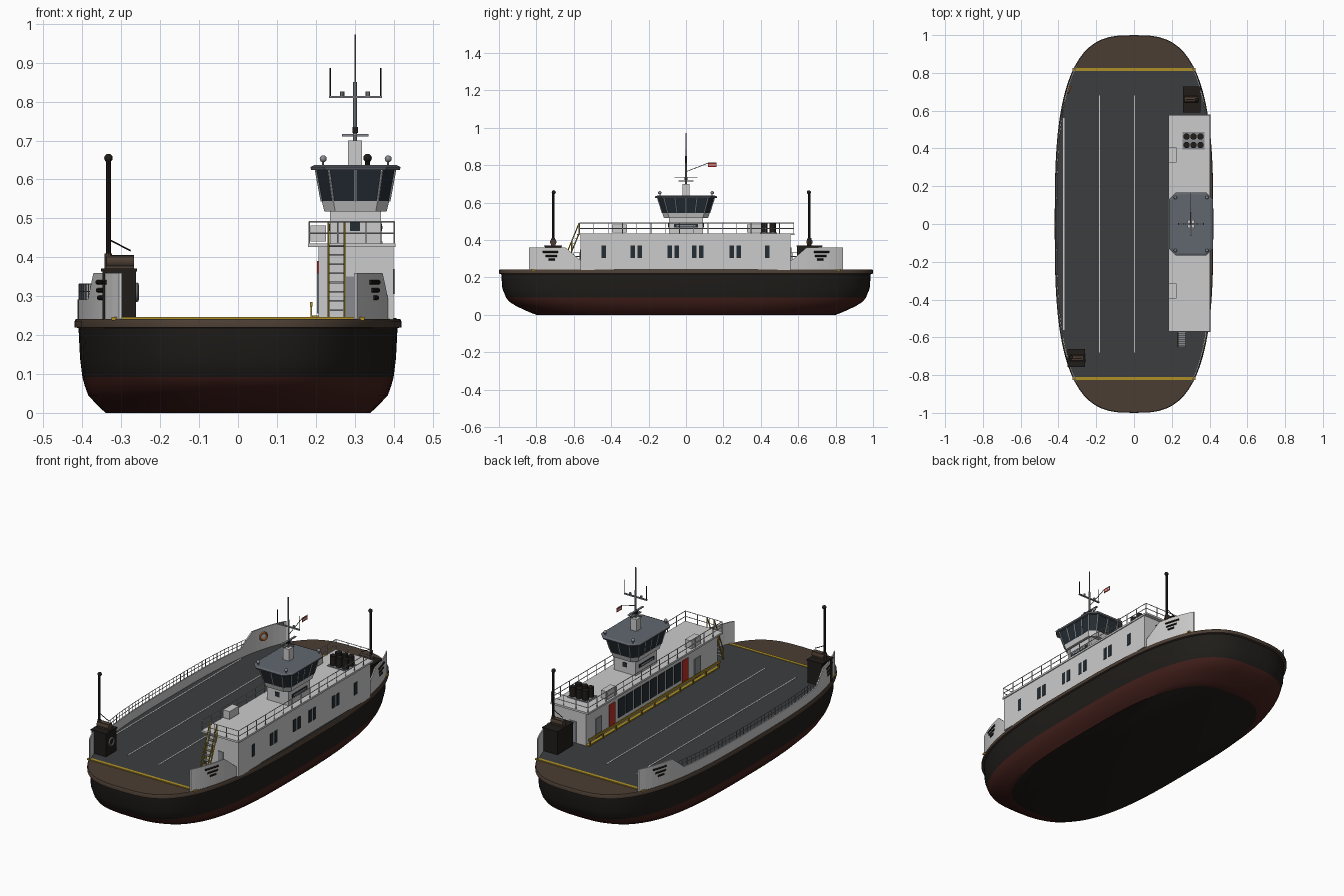
import bpy, bmesh, math
from mathutils import Vector

if "Cube" in bpy.data.objects:
    bpy.data.objects.remove(bpy.data.objects["Cube"])

def mat(name, *c):
    m = bpy.data.materials.new(name)
    m.diffuse_color = (*c, 1)
    m.use_nodes = True
    m.node_tree.nodes["Principled BSDF"].inputs["Base Color"].default_value = m.diffuse_color
    return m

BLACK = mat("hull_black", .014, .012, .010)
RED = mat("antifouling", .055, .014, .011)
BROWN = mat("rust_brown", .07, .047, .033)
DECK = mat("deck_grey", .045, .048, .05)
WHITE = mat("paint_white", .62, .62, .62)
GREY = mat("mid_grey", .25, .26, .28)
ROOF = mat("roof_slate", .12, .135, .16)
GLASS = mat("glass", .018, .026, .034)
YELLOW = mat("yellow", .42, .28, .02)
SIGNAL = mat("signal_red", .5, .03, .02)
ORANGE = mat("orange", .7, .2, .05)

def finish(name, bm, *mats, smooth=False):
    bmesh.ops.recalc_face_normals(bm, faces=bm.faces)
    me = bpy.data.meshes.new(name)
    bm.to_mesh(me)
    bm.free()
    ob = bpy.data.objects.new(name, me)
    bpy.context.collection.objects.link(ob)
    for m in mats:
        me.materials.append(m)
    if smooth:
        bpy.context.view_layer.objects.active = ob
        bpy.ops.object.select_all(action='DESELECT')
        ob.select_set(True)
        bpy.ops.object.shade_smooth_by_angle(angle=math.radians(35))
    return ob

def boxes(name, m, *bounds):
    bm = bmesh.new()
    for x0, x1, y0, y1, z0, z1 in bounds:
        vs = bmesh.ops.create_cube(bm, size=1)['verts']
        for v in vs:
            v.co = Vector(((x0+x1)/2 + v.co.x*(x1-x0), (y0+y1)/2 + v.co.y*(y1-y0), (z0+z1)/2 + v.co.z*(z1-z0)))
    return finish(name, bm, m)

def rods(name, m, r, segs, n=6):
    bm = bmesh.new()
    for p, q in segs:
        p, q = Vector(p), Vector(q)
        d = q - p
        vs = bmesh.ops.create_cone(bm, cap_ends=True, segments=n, radius1=r, radius2=r, depth=d.length)['verts']
        rot = d.to_track_quat('Z', 'Y')
        for v in vs:
            v.co = rot @ v.co + (p + q)/2
    return finish(name, bm, m, smooth=True)

def balls(name, m, r, pts):
    bm = bmesh.new()
    for p in pts:
        vs = bmesh.ops.create_uvsphere(bm, u_segments=12, v_segments=8, radius=r)['verts']
        bmesh.ops.translate(bm, vec=p, verts=vs)
    return finish(name, bm, m, smooth=True)

def loft(name, rings, mats, pick=lambda i: 0, smooth=False):
    bm = bmesh.new()
    rs = [[bm.verts.new(p) for p in r] for r in rings]
    n = len(rs[0])
    for i, (a, b) in enumerate(zip(rs, rs[1:])):
        for j in range(n):
            bm.faces.new((a[j], a[(j+1) % n], b[(j+1) % n], b[j])).material_index = pick(i)
    bm.faces.new(rs[0]).material_index = pick(-1)
    bm.faces.new(rs[-1]).material_index = pick(len(rs))
    return finish(name, bm, *mats, smooth=smooth)

def oval(hx, hy, z, n=72):
    f = lambda c: math.copysign(abs(c)**(2/3), c)
    return [(hx*f(math.cos(t)), hy*f(math.sin(t)), z) for t in (2*math.pi*i/n for i in range(n))]

def edge_x(y, w=.415):
    return w*max(0, 1 - abs(y)**3)**(1/3)

# hull with red underbody, black topsides and brown rubbing rail
levels = [(0, .34, .80), (.015, .357, .84), (.045, .385, .905), (.07, .394, .945), (.092, .40, .962),
          (.14, .406, .982), (.218, .41, .988), (.22, .42, 1), (.236, .42, 1), (.241, .417, .997)]
loft("hull", [oval(hx, hy, z) for z, hx, hy in levels], (BLACK, RED, BROWN),
     lambda i: 0 if i < 0 else 1 if i < 4 else 0 if i < 6 else 2, True)

# vehicle deck, threshold stripes and lane lines
ys = [-.81 + 1.62*i/40 for i in range(41)]
plan = [(edge_x(y, .408), y) for y in ys] + [(-edge_x(y, .408), y) for y in reversed(ys)]
loft("vehicle_deck", [[(x, y, z) for x, y in plan] for z in (.236, .244)], (DECK,))
boxes("threshold_stripe", YELLOW, *[(-.325, .325, s*.818-.009, s*.818+.009, .238, .246) for s in (-1, 1)])
boxes("lane_line", WHITE, *[(x-.003, x+.003, -h, h, .243, .2455) for x, h in ((.003, .68), (-.183, .68), (-.372, .56))])

# bulwarks following the hull edge, high at the ends
def top_z(y):
    a = abs(y)
    return .36 if a > .645 else max(.292, .36 - (.645 - a)*.068/.08)

def bulwark(name, side, y0, y1, n):
    bm = bmesh.new()
    prev = None
    for y in sorted({y0 + (y1-y0)*i/n for i in range(n+1)} | {k for k in (-.645, -.565, .565, .645) if y0 < k < y1}):
        x = side*edge_x(y, .412)
        i = x - side*.007
        cur = [bm.verts.new(p) for p in ((x, y, .24), (x, y, top_z(y)), (i, y, top_z(y)), (i, y, .24))]
        if prev:
            for k in range(4):
                bm.faces.new((prev[k], prev[(k+1) % 4], cur[(k+1) % 4], cur[k]))
        else:
            bm.faces.new(cur)
        prev = cur
    bm.faces.new(prev)
    finish(name, bm, WHITE)

bulwark("port_bulwark", -1, -.84, .84, 48)
for s in (-1, 1):
    bulwark("starboard_bulwark", 1, *sorted((s*.84, s*.555)), 12)

# mooring slots in the bulwark ends
slots = []
for sx in (-1, 1):
    for sy in (-1, 1):
        for z, a, b in ((.336, .685, .765), (.315, .69, .75), (.296, .70, .735)):
            for k in range(3):
                ya, yb = (a + (b-a)*t/3 for t in (k, k+1))
                slots.append(((sx*edge_x(ya, .412), sy*ya, z), (sx*edge_x(yb, .412), sy*yb, z)))
rods("mooring_slot", BLACK, .0055, slots)

# port railing above the low bulwark
def railing(name, m, pts, z0, zs, step, r=.002):
    segs = []
    for p, q in zip(pts, pts[1:]):
        p, q = Vector(p), Vector(q)
        n = max(1, round((q-p).length/step))
        for i in range(n+1):
            c = p.lerp(q, i/n)
            segs.append(((*c, z0), (*c, zs[-1])))
        segs += [((*p, z), (*q, z)) for z in zs]
    rods(name, m, r, segs)

railing("port_railing", GREY, [(-edge_x(y, .408), y) for y in (-.6, -.45, -.3, -.15, 0, .15, .3, .45, .6)],
        .28, (.312, .331), .03, .0016)

# deckhouse with overhanging roof
boxes("deckhouse", WHITE, (.207, .40, -.565, .56, .24, .428))
boxes("deckhouse_roof", WHITE, (.18, .405, -.572, .58, .426, .436))
boxes("side_window", GLASS, *[(.398, .4025, y-.012, y+.012, .305, .37)
      for y in (-.44, -.285, -.247, -.087, -.05, .045, .082, .245, .283, .435)])
boxes("saloon_window", GLASS, *[(.204, .209, y-.028, y+.028, .29, .39) for y in (-.22 + .068*i for i in range(8))])
boxes("red_panel", SIGNAL, *[(.203, .209, y-.025, y+.025, .27, .39) for y in (-.285, .34)])
boxes("house_door", GREY, (.203, .209, -.42, -.365, .255, .36), (.203, .209, .43, .48, .255, .36),
      (.278, .308, -.568, -.56, .245, .35), (.265, .305, .555, .563, .245, .36))
boxes("kerb_guard", YELLOW, (.185, .191, -.56, .56, .273, .285), (.19, .208, -.56, .56, .243, .25),
      *[(.186, .190, y-.004, y+.004, .243, .28) for y in (-.55 + .11*i for i in range(11))])

# roof railing and equipment
railing("roof_railing", WHITE, [(.183, -.569), (.402, -.569), (.402, .576), (.183, .576), (.183, -.569)],
        .434, (.462, .491), .075)
boxes("roof_locker", WHITE, *[(.186, .226, y-.04, y+.04, .44, .482) for y in (-.355, .365)])
rods("life_raft", BLACK, .017, [((x, y, .436), (x, y, .492)) for x in (.278, .315, .352) for y in (.418, .463)], 14)
boxes("raft_base", GREY, (.257, .372, .395, .487, .434, .44))

# stairs at the front of the deckhouse
rods("stair_rail", YELLOW, .003, [((x, -.65, .244 + h), (x, -.572, .434 + h)) for x in (.232, .274) for h in (0, .055)]
     + [((x, y, z), (x, y, z+.055)) for x in (.232, .274) for y, z in ((-.65, .244), (-.611, .339), (-.572, .434))])
boxes("stair_tread", GREY, *[(.232, .274, -.652+.0098*i, -.636+.0098*i, .262+.0237*i, .266+.0237*i) for i in range(8)])

# wheelhouse: octagonal flared cabin on a trunk
CX = .302
def octo(hx, hy, c, z):
    return [(CX+x, y, z) for x, y in ((hx, hy-c), (hx-c, hy), (c-hx, hy), (-hx, hy-c),
                                      (-hx, c-hy), (c-hx, -hy), (hx-c, -hy), (hx, c-hy))]
boxes("wheelhouse_trunk", WHITE, (.237, .367, -.092, .092, .434, .53))
boxes("trunk_window", GLASS, (.288, .314, -.095, .095, .468, .492), (.234, .37, -.064, .064, .468, .486))
boxes("trunk_sign_panel", GREY, (.233, .371, -.05, .05, .473, .481))
loft("wheelhouse_base", [octo(.08, .118, .028, .518), octo(.087, .127, .03, .545)], (WHITE,))
lo, hi = octo(.087, .127, .03, .544), octo(.102, .152, .034, .625)
loft("wheelhouse_glass", [lo, hi], (GLASS,))
mull = []
for i in range(8):
    a, b, c, d = (Vector(v) for v in (lo[i], lo[(i+1) % 8], hi[i], hi[(i+1) % 8]))
    n = {0: 1, 1: 2, 2: 1, 3: 4, 4: 1, 5: 2, 6: 1, 7: 4}[i]
    mull += [(a.lerp(b, k/n), c.lerp(d, k/n)) for k in range(n)]
rods("window_mullion", WHITE, .0028, mull)
loft("wheelhouse_roof", [octo(.114, .164, .036, .624), octo(.116, .167, .036, .632), octo(.105, .155, .034, .637)], (ROOF,))
corners = [(x, y) for x in (.219, .386) for y in (-.14, .14)]
rods("searchlight_stand", GREY, .003, [((x, y, .63), (x, y, .65)) for x, y in corners])
balls("searchlight", GREY, .009, [(x, y, .653) for x, y in corners])

# mast with radar, yard, antennas and flag
boxes("mast_pedestal", WHITE, (.283, .319, -.02, .02, .632, .70))
rods("mast_pole", GREY, .005, [((.301, 0, .69), (.301, 0, .85))], 8)
rods("mast_top", GREY, .0025, [((.301, 0, .85), (.301, 0, .972))])
boxes("radar_bar", GREY, (.267, .335, -.004, .004, .711, .717), (.296, .306, -.04, .04, .712, .718),
      (.296, .306, -.062, .062, .733, .738))
boxes("radar_motor", BLACK, (.294, .308, -.008, .008, .72, .735))
boxes("mast_yard", GREY, (.234, .37, -.004, .004, .809, .815))
rods("whip_antenna", BLACK, .002, [((.237, 0, .81), (.237, 0, .887)), ((.367, 0, .81), (.367, 0, .887))])
rods("yard_lamp", GREY, .006, [((x, 0, .813), (x, 0, .826)) for x in (.268, .334)], 10)
rods("flag_gaff", GREY, .0018, [((.301, 0, .765), (.301, .12, .812)), ((.301, .12, .812), (.301, .163, .812))])
boxes("flag", SIGNAL, (.300, .302, .118, .163, .79, .812))
boxes("flag_stripe", WHITE, (.2995, .3025, .118, .163, .797, .804))

# ramp-winch towers, opposite corners
for s, yc, h in ((-1, -.71, .045), (1, .66, .066)):
    X = lambda a, b: tuple(sorted((s*a, s*b)))
    boxes("winch_tower", BLACK, (*X(.262, .348), yc-h, yc+h, .24, .364), (*X(.259, .352), yc-h-.003, yc+h+.003, .364, .371))
    rods("winch_drum", BROWN, .017, [((s*.267, yc, .389), (s*.338, yc, .389))], 14)
    boxes("winch_frame", BROWN, (*X(.267, .338), yc-.012, yc+.012, .37, .404))
    rods("derrick_pole", BLACK, .0068, [((s*.333, yc, .37), (s*.333, yc, .655))], 10)
    rods("derrick_foot", BROWN, .010, [((s*.333, yc, .37), (s*.333, yc, .41))], 10)
    balls("derrick_head", BLACK, .011, [(s*.333, yc-s*.003, .655)])
    rods("derrick_stay", BLACK, .002, [((s*.333, yc, .446), (s*.276, yc, .417))])

# lifebuoys
def buoy(name, loc, direction, m):
    bpy.ops.mesh.primitive_torus_add(major_radius=.02, minor_radius=.005, major_segments=24, minor_segments=8,
        location=loc, rotation=Vector(direction).to_track_quat('Z', 'Y').to_euler())
    ob = bpy.context.object
    ob.name = name
    ob.data.materials.append(m)
    bpy.ops.object.shade_smooth_by_angle()
buoy("bulwark_lifebuoy", (-edge_x(.71, .412)+.012, .71, .315), (.9, -.4, 0), ORANGE)
buoy("tower_ring", (-.26, -.71, .31), (1, 0, 0), GREY)
